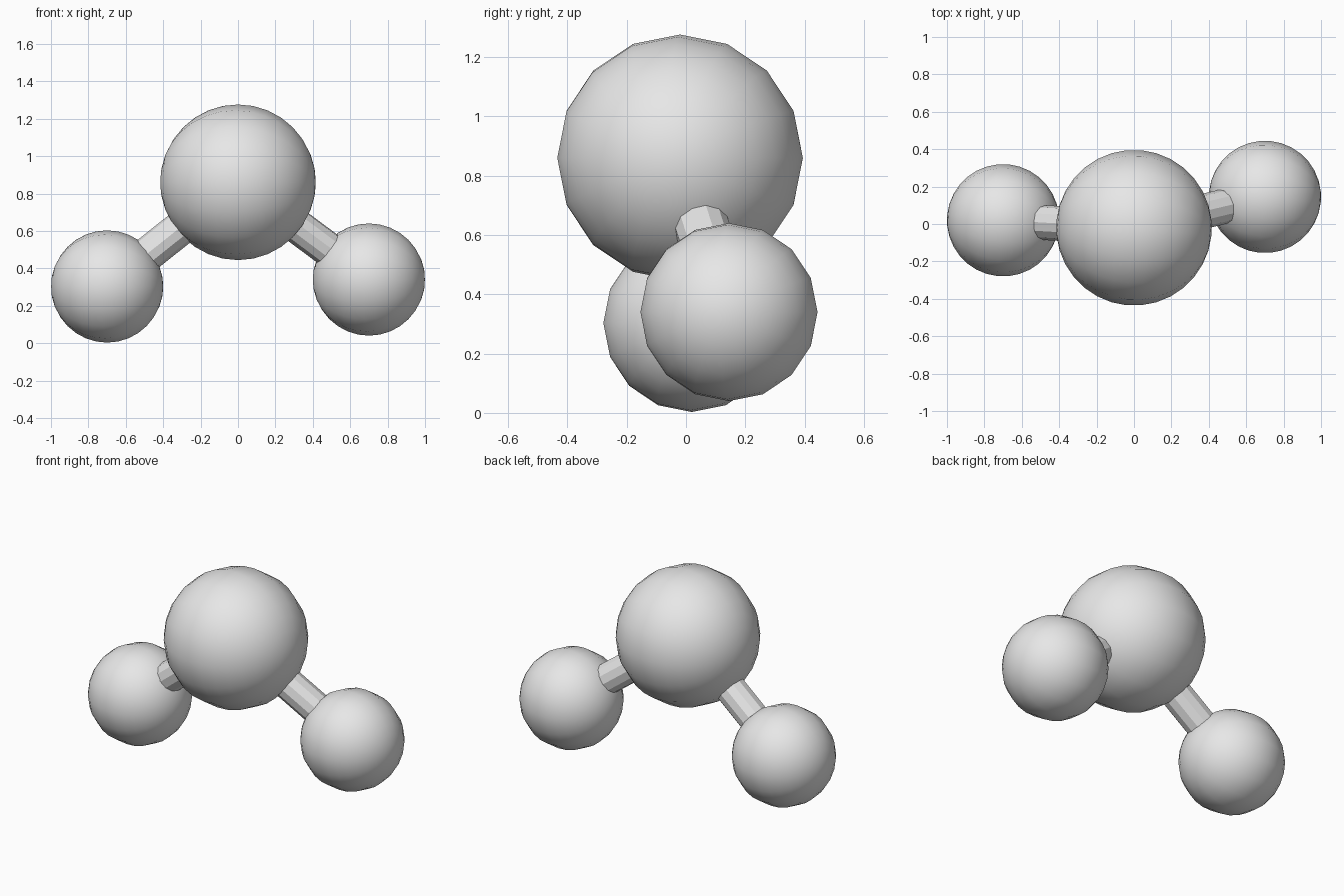
import bpy
import math
from mathutils import Vector

if "Cube" in bpy.data.objects:
    bpy.data.objects.remove(bpy.data.objects["Cube"], do_unlink=True)

# One light grey for everything
grey = bpy.data.materials.new("light_grey")
grey.use_nodes = True
grey.diffuse_color = (0.8, 0.8, 0.8, 1)
grey.node_tree.nodes["Principled BSDF"].inputs["Base Color"].default_value = (0.8, 0.8, 0.8, 1)


def ball(name, centre, radius):
    """Smooth sphere whose poles lie nearly along x."""
    bpy.ops.mesh.primitive_uv_sphere_add(
        segments=16, ring_count=16, radius=radius, location=centre,
        rotation=(0, math.pi / 2, -0.1))
    obj = bpy.context.object
    obj.name = name
    obj.data.materials.append(grey)
    bpy.ops.object.shade_smooth()


def rod(name, start, end, radius):
    """Faceted cylinder joining two points."""
    span = end - start
    bpy.ops.mesh.primitive_cylinder_add(
        vertices=12, radius=radius, depth=span.length,
        location=(start + end) / 2,
        rotation=span.to_track_quat("Z", "Y").to_euler())
    obj = bpy.context.object
    obj.name = name
    obj.data.materials.append(grey)


# Large central ball with a smaller ball on each side
centre = Vector((0, -0.02, 0.86))
ball("centre_ball", centre, 0.416)
side_balls = {"right": Vector((-0.70, 0.02, 0.303)),
              "left": Vector((0.70, 0.145, 0.34))}

for side, place in side_balls.items():
    ball(side + "_ball", place, 0.30)
    rod(side + "_rod", centre, place, 0.093)
